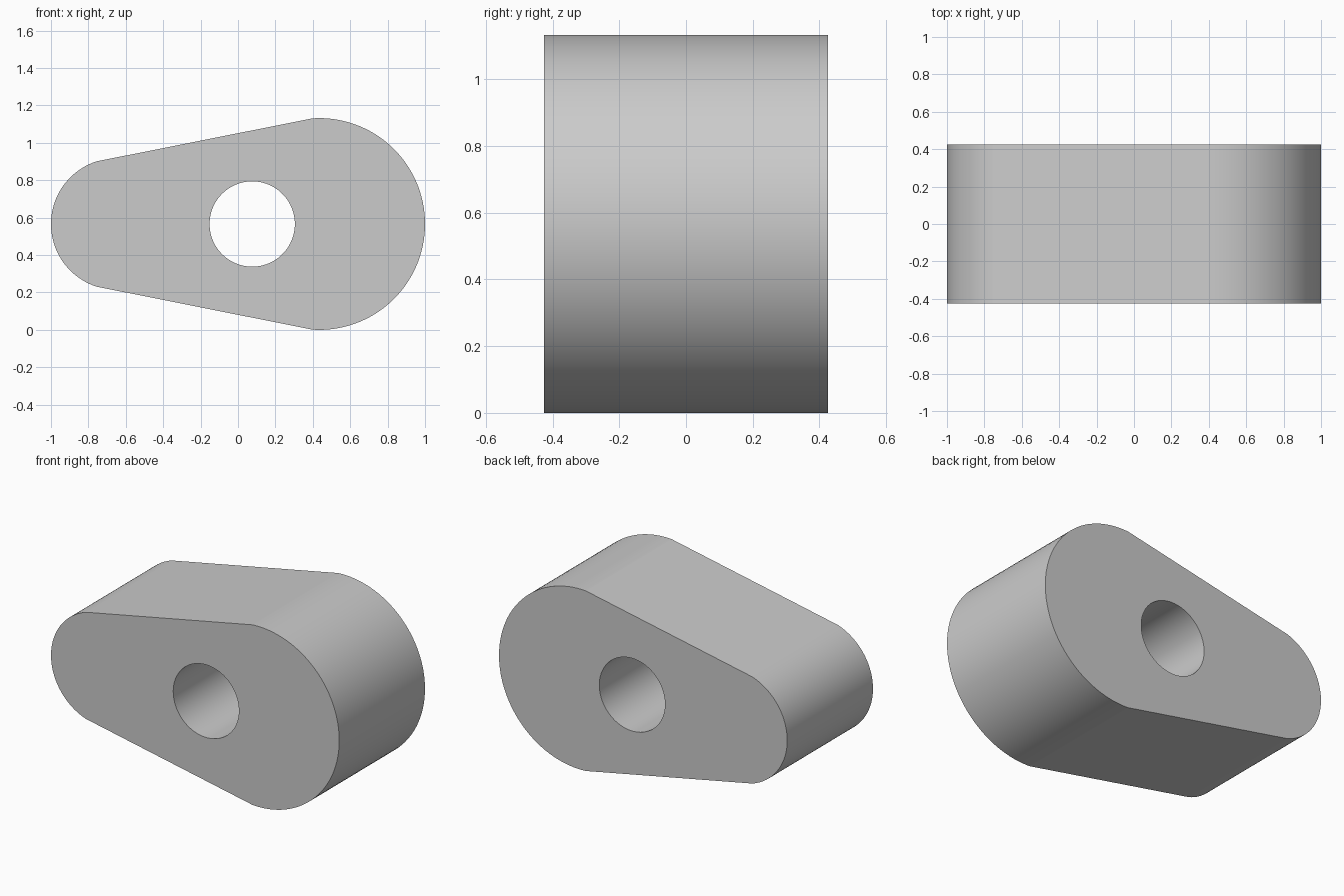
import bpy
import bmesh
from math import sin, cos, radians

cube = bpy.data.objects.get("Cube")
if cube:
    bpy.data.objects.remove(cube, do_unlink=True)

DEPTH = 0.85
MID_Z = 0.566


def arc(cx, radius, start, end, steps):
    """Points on an arc in the xz plane, angles in degrees."""
    angles = [radians(start + (end - start) * i / steps) for i in range(steps + 1)]
    return [(cx + radius * cos(a), -DEPTH / 2, MID_Z + radius * sin(a)) for a in angles]


def add_loop(bm, points):
    verts = [bm.verts.new(p) for p in points]
    return [bm.edges.new((v, verts[i - 1])) for i, v in enumerate(verts)]


bm = bmesh.new()

# Outline: large round end, small round end, straight flanks between them
outline = arc(0.434, 0.566, -93.6, 93.6, 64) + arc(-0.648, 0.352, 108, 252, 48)
# Round bore
bore = arc(0.076, 0.228, 0, 360, 96)[:-1]

edges = add_loop(bm, outline) + add_loop(bm, bore)
bmesh.ops.triangle_fill(bm, edges=edges, use_beauty=True)

# Give the plate its thickness
result = bmesh.ops.extrude_face_region(bm, geom=bm.faces[:], use_keep_orig=True)
moved = [g for g in result["geom"] if isinstance(g, bmesh.types.BMVert)]
bmesh.ops.translate(bm, verts=moved, vec=(0, DEPTH, 0))
bmesh.ops.recalc_face_normals(bm, faces=bm.faces[:])

mesh = bpy.data.meshes.new("cam_block")
bm.to_mesh(mesh)
bm.free()
block = bpy.data.objects.new("cam_block", mesh)
bpy.context.collection.objects.link(block)

# Plain grey
grey = bpy.data.materials.new("light_grey")
grey.use_nodes = True
colour = (0.6, 0.6, 0.6, 1)
grey.diffuse_color = colour
grey.node_tree.nodes["Principled BSDF"].inputs["Base Color"].default_value = colour
mesh.materials.append(grey)

# Smooth round ends and bore, crisp rims and flat flanks
bpy.ops.object.select_all(action="DESELECT")
block.select_set(True)
bpy.context.view_layer.objects.active = block
bpy.ops.object.shade_smooth_by_angle(angle=radians(5))
